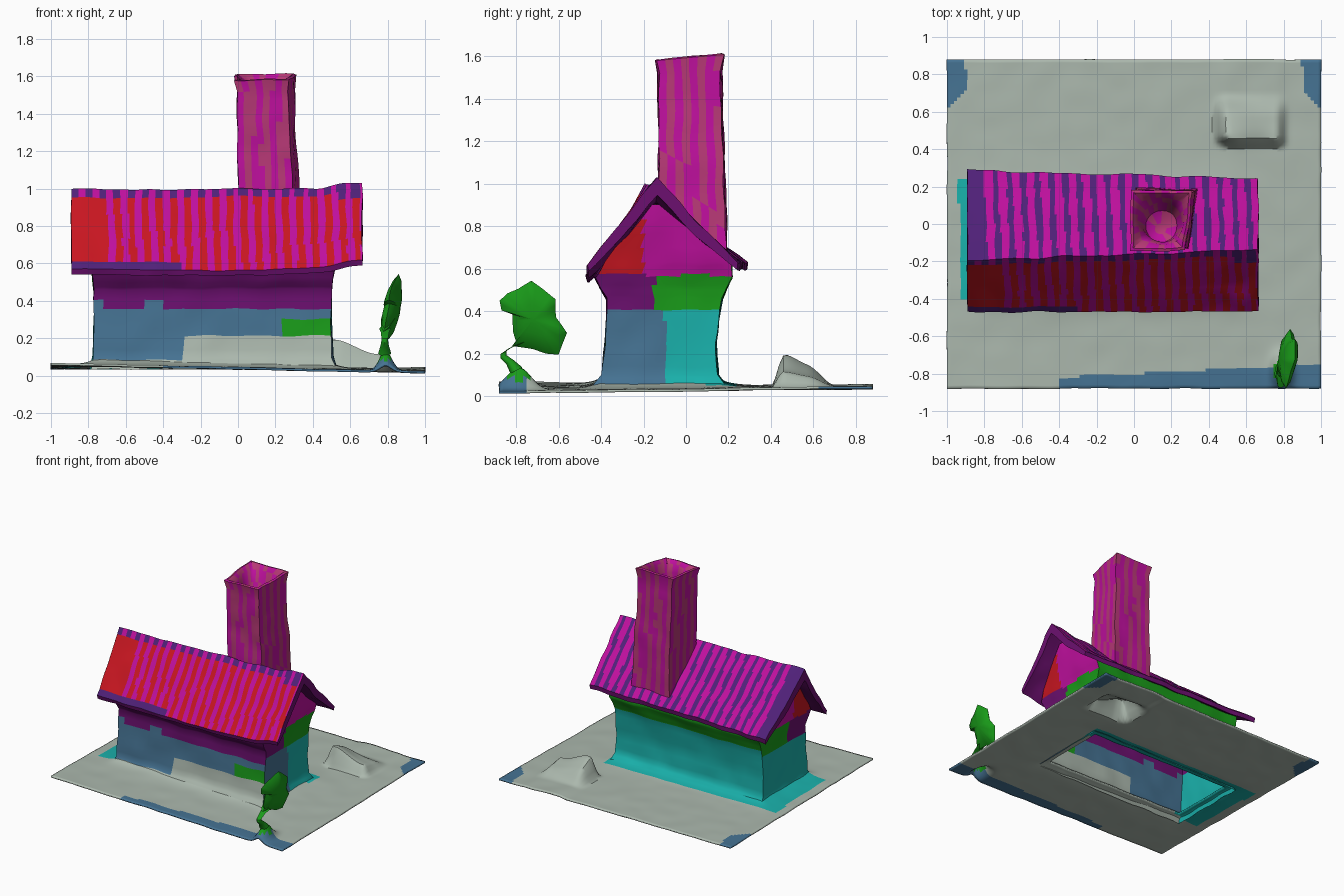
import bpy, bmesh, math
from mathutils import Vector, noise

if "Cube" in bpy.data.objects:
    bpy.data.objects.remove(bpy.data.objects["Cube"])

PALETTE = {
    "sage": (0.41, 0.48, 0.42), "blue": (0.06, 0.17, 0.29), "teal": (0.01, 0.44, 0.41),
    "green": (0.01, 0.33, 0.01), "purple": (0.15, 0.005, 0.16), "indigo": (0.08, 0.015, 0.19),
    "magenta": (0.52, 0.005, 0.34), "red": (0.58, 0.008, 0.015), "brick": (0.47, 0.04, 0.18),
}
MATS = {}
for key, rgb in PALETTE.items():
    MATS[key] = bpy.data.materials.new(key)
    MATS[key].diffuse_color = (*rgb, 1)
NAMES = list(PALETTE)


def lerp(a, b, t):
    return a + (b - a) * t


def smooth(a, b, x):
    t = min(1, max(0, (x - a) / (b - a)))
    return t * t * (3 - 2 * t)


def subdivide(pts, n, closed=False):
    """Split every segment of a point list into n pieces."""
    pts = [Vector(p) for p in pts]
    out = []
    for i in range(len(pts) if closed else len(pts) - 1):
        a, b = pts[i], pts[(i + 1) % len(pts)]
        out += [a.lerp(b, k / n) for k in range(n)]
    return out if closed else out + [pts[-1]]


def skin(name, rows, paint, closed=True, caps=(False, False), wobble=0.01, keep=None):
    """Bridge rows of points into a slightly lumpy, painted surface."""
    bm = bmesh.new()
    grid = [[bm.verts.new(Vector(p) + noise.noise_vector(Vector(p) * 7) * wobble) for p in r]
            for r in rows]
    for a, b in zip(grid, grid[1:]):
        for i in range(len(a) if closed else len(a) - 1):
            j = (i + 1) % len(a)
            if keep is None or keep((a[i].co + b[j].co) / 2):
                bm.faces.new((a[i], a[j], b[j], b[i]))
    for use, row in zip(caps, (grid[0], grid[-1])):
        if use:
            bm.faces.new(row)
    bmesh.ops.recalc_face_normals(bm, faces=bm.faces)
    for f in bm.faces:
        f.material_index = NAMES.index(paint(f.calc_center_median(), f.normal))
    mesh = bpy.data.meshes.new(name)
    bm.to_mesh(mesh)
    bm.free()
    for key in NAMES:
        mesh.materials.append(MATS[key])
    ob = bpy.data.objects.new(name, mesh)
    bpy.context.collection.objects.link(ob)
    bpy.ops.object.select_all(action='DESELECT')
    ob.select_set(True)
    bpy.context.view_layer.objects.active = ob
    bpy.ops.object.shade_smooth_by_angle(angle=math.radians(40))
    return ob


# Ground sheet: gentle tilt, skirt round the walls, hollow rock, mound for the bush
def ground_z(x, y):
    z = 0.045 - 0.022 * x * (0.5 - 0.5 * y / 0.88)
    d = math.hypot(max(-0.77 - x, x - 0.5, 0), max(-0.40 - y, y - 0.16, 0))
    z += 0.03 * math.exp(-d / 0.05)
    skew = 0.10 * (0.5 - y)  # rock narrows towards its steep front
    rock = lerp(0.155, 0.075, smooth(0.5, 0.75, x)) * smooth(0.40, 0.46, y + 0.15 * max(0, 0.55 - x) * -1)
    rock *= smooth(0.42, 0.50, x - skew * 0.4) * (1 - smooth(0.76, 0.83, x))
    rock *= lerp(1.0, 0.65, smooth(0.45, 0.60, y)) * (1 - 0.9 * smooth(0.57, 0.70, y))
    mound = 0.11 * math.exp(-((x - 0.79) / 0.045) ** 2 - ((y + 0.79) / 0.08) ** 2)
    return z + rock + mound


def paint_ground(c, n):
    if c.x > 0.7 and c.y < -0.72 and c.z > 0.08:
        return "green"
    if c.y < -0.80 + 0.05 * c.x and c.x > -0.4 or abs(c.x) + c.y > 1.62 and abs(c.x) > 0.9:
        return "blue"
    if -0.95 < c.x < 0.55 and 0.1 < c.y < 0.24 or -0.93 < c.x < -0.7 and -0.4 < c.y < 0.24:
        return "teal"
    return "sage"


NX, NY = 110, 96
rows = []
for j in range(NY + 1):
    y = lerp(-0.88, 0.88, j / NY)
    rows.append([(x, y, ground_z(x, y)) for x in (lerp(-1, 1, i / NX) for i in range(NX + 1))])
ground = skin("ground", rows, paint_ground, closed=False, wobble=0.004,
              keep=lambda c: not (-0.75 < c.x < 0.48 and -0.38 < c.y < 0.13))
thick = ground.modifiers.new("thickness", 'SOLIDIFY')
thick.thickness = 0.012
thick.offset = -1


# House walls: one hollow shell, flared at the foot and under the eaves
def paint_walls(c, n):
    if n.y > 0.6:
        return "green" if c.z > 0.45 else "teal"
    if n.y < -0.6:
        if c.z < 0.22 and c.x > -0.3 or c.z < 0.08:
            return "sage"
        return "green" if c.x > 0.22 and c.z < 0.29 else "blue" if c.z < 0.38 else "purple"
    if c.z > 0.57:
        return "magenta" if c.y > -0.2 else "red"
    if c.z > 0.40:
        return "green" if c.y > -0.15 else "purple"
    return "teal" if c.y > -0.1 or c.x < 0 else "blue"


levels = [(0.035, -0.44, 0.20, -0.79, 0.53), (0.10, -0.395, 0.15, -0.775, 0.505),
          (0.25, -0.38, 0.14, -0.77, 0.50), (0.46, -0.372, 0.17, -0.77, 0.50),
          (0.51, -0.405, 0.19, -0.775, 0.505), (0.56, -0.43, 0.215, -0.78, 0.515),
          (0.63, -0.385, 0.215, -0.785, 0.53), (0.90, -0.195, -0.13, -0.80, 0.57)]
rows = []
for lv in subdivide(levels, 4):
    z, yf, yb, xl, xr = lv
    shift = 0.035 * smooth(0.63, 0.9, z)  # the left gable follows the drifting ridge
    ring = [(xl, yf, z), (xr, yf + shift, z), (xr, yb, z), (xl, yb - shift, z)]
    rows.append(subdivide(ring, 24, closed=True))
skin("house_walls", rows, paint_walls)


# Roof: thick folded profile swept along x, ridge drifting slightly backwards
def paint_roof(c, n):
    stripe = math.sin((c.x + 0.05 * c.y) * 2 * math.pi / 0.075)
    if n.z < 0.1:
        return "purple"
    if n.y < 0:
        if c.z > 0.955:
            return "indigo" if stripe > -0.2 else "magenta"
        if c.z < 0.60 and c.x < -0.3:
            return "indigo"
        return "red" if c.x < -0.71 or stripe > 0 else "magenta"
    return "indigo" if c.x < -0.80 or stripe > 0.3 else "magenta"


rows = []
STEPS = 124
for k in range(STEPS + 1):
    t = k / STEPS
    x = lerp(-0.89, 0.665, t)
    ry = lerp(-0.195, -0.135, t)
    rz = lerp(0.995, 1.005, t) + 0.025 * smooth(0.85, 0.95, t)
    ez = lerp(0.57, 0.59, t) - 0.015 * math.sin(math.pi * t) + 0.03 * smooth(0.85, 1, t)
    by = lerp(0.29, 0.245, t)
    outer = [(-0.47, ez), (lerp(-0.47, ry, 0.5), lerp(ez, rz, 0.48)), (ry, rz),
             (lerp(ry, by, 0.5), lerp(rz, 0.63, 0.53)), (by, 0.63)]
    under = [(by - 0.005, 0.595), (lerp(ry, by, 0.5), lerp(rz, 0.63, 0.53) - 0.07),
             (ry, rz - 0.085), (lerp(-0.47, ry, 0.5), lerp(ez, rz, 0.48) - 0.075),
             (-0.462, ez - 0.03)]
    profile = subdivide([(x, y, z) for y, z in outer + under], 5, closed=True)
    rows.append(profile)
skin("roof", rows, paint_roof, caps=(True, True))


# Chimney: leaning square stack with a funnel-shaped flue
def paint_chimney(c, n):
    return "brick" if math.sin((c.x + c.y) * 2 * math.pi / 0.09) > 0 else "magenta"


def stack_ring(cx, cy, half, zf, zb, roundness=0.0):
    ring = []
    corners = [(-1, -1), (0.80, -0.97), (1.05, 0.95), (-0.95, 1)]
    for p in subdivide(corners, 8, closed=True):
        p = p.lerp(p.normalized() * 1.05, roundness)
        ring.append(Vector((cx + p.x * half, cy + p.y * half, lerp(zf, zb, (p.y + 1) / 2))))
    return ring


rows = [stack_ring(0.165, 0.03, 0.165, 0.93, 0.67)]
rows += [stack_ring(lerp(0.165, 0.145, t), lerp(0.032, 0.018, t), lerp(0.163, 0.152, t),
                    lerp(0.96, 1.52, t), lerp(0.72, 1.53, t)) for t in (i / 14 for i in range(15))]
rows += [stack_ring(0.142, 0.018, 0.165, 1.58, 1.61), stack_ring(0.142, 0.018, 0.150, 1.585, 1.615),
         stack_ring(0.142, 0.018, 0.122, 1.56, 1.585, 0.5), stack_ring(0.145, 0.01, 0.10, 1.50, 1.50, 1),
         stack_ring(0.15, -0.01, 0.08, 1.40, 1.40, 1), stack_ring(0.15, -0.02, 0.03, 1.37, 1.37, 1)]
skin("chimney", rows, paint_chimney, caps=(False, True))


# Bush: thin leaning leaf mass on a crooked stem
def bush_x(y, z):
    return 0.82 + 0.18 * (y + 0.73) + 0.22 * (z - 0.36)


outline = [(-0.878, 0.45), (-0.84, 0.485), (-0.79, 0.505), (-0.73, 0.543), (-0.67, 0.50), (-0.615, 0.455),
           (-0.615, 0.37), (-0.562, 0.295), (-0.60, 0.195), (-0.66, 0.20), (-0.72, 0.22), (-0.82, 0.235),
           (-0.80, 0.25), (-0.815, 0.30), (-0.82, 0.385), (-0.87, 0.405)]
outline = subdivide(outline, 3, closed=True)
centre = Vector((-0.72, 0.36))
rows = []
for s, dx in [(0.1, -0.04), (0.45, -0.036), (0.8, -0.022), (1, 0), (0.8, 0.022), (0.45, 0.036), (0.1, 0.04)]:
    ring = [centre.lerp(p, s) for p in outline]
    rows.append([(bush_x(p.x, p.y) + dx, p.x, p.y) for p in ring])
skin("bush_leaves", rows, lambda c, n: "green", caps=(True, True), wobble=0.004)

rows = []
for y, z, r in [(-0.80, 0.12, 0.035), (-0.83, 0.16, 0.022), (-0.86, 0.185, 0.018), (-0.86, 0.205, 0.018),
                (-0.82, 0.232, 0.022), (-0.77, 0.25, 0.03)]:
    rows.append([(0.785 + r * math.cos(a), y + 0.8 * r * math.sin(a), z + 0.4 * r * math.sin(a))
                 for a in (i * math.tau / 12 for i in range(12))])
skin("bush_stem", rows, lambda c, n: "green", caps=(True, True), wobble=0.003)

for m in bpy.data.materials:
    if m.users and not m.is_grease_pencil:
        m.use_nodes = True
        m.node_tree.nodes["Principled BSDF"].inputs["Base Color"].default_value = m.diffuse_color
